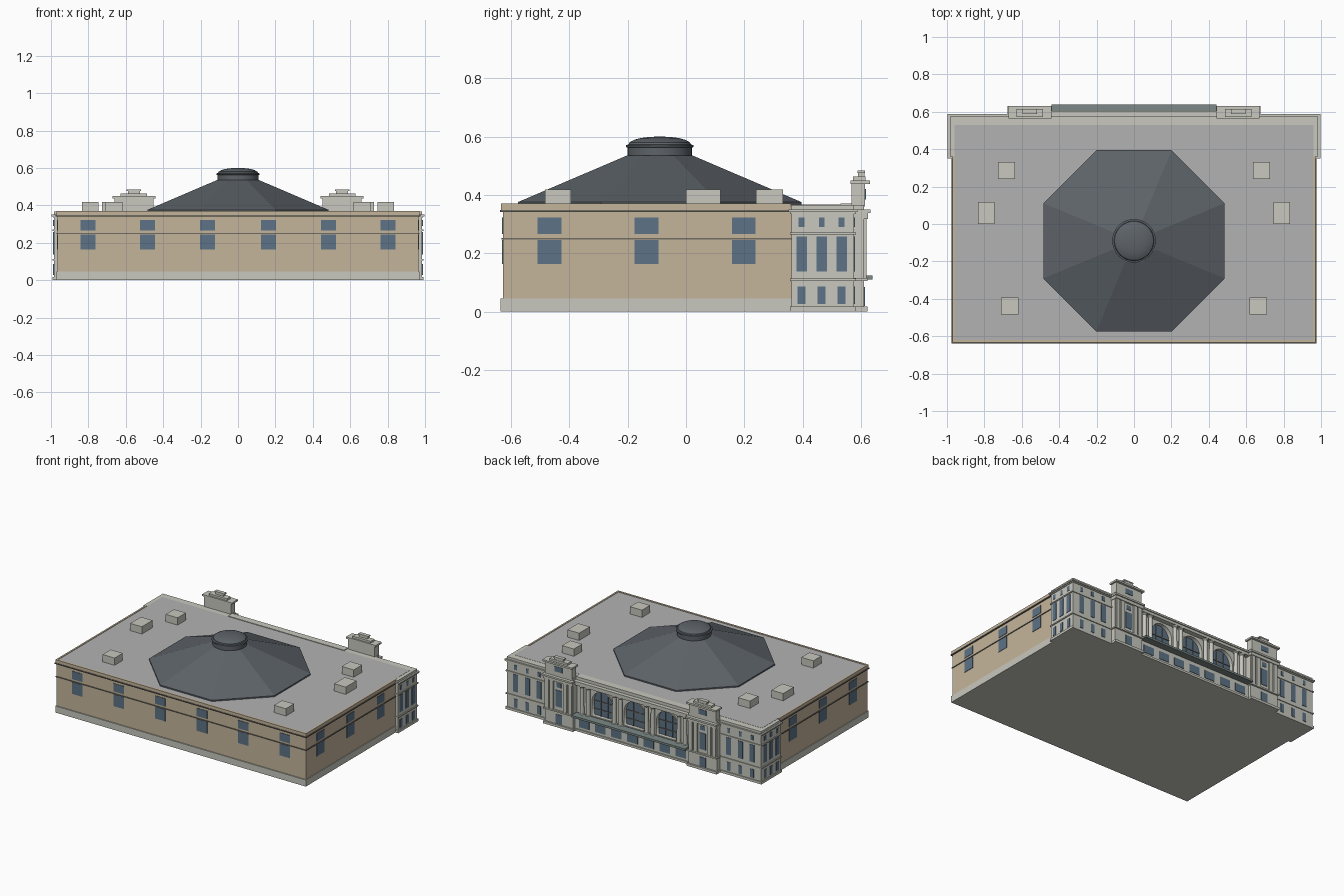
import bpy, bmesh
from math import pi, sin, cos
from mathutils import Matrix

if "Cube" in bpy.data.objects:
    bpy.data.objects.remove(bpy.data.objects["Cube"])


def material(name, *rgb):
    m = bpy.data.materials.new(name)
    m.diffuse_color = (*rgb, 1)
    m.use_nodes = True
    m.node_tree.nodes["Principled BSDF"].inputs["Base Color"].default_value = m.diffuse_color
    return m


TAN = material("tan_wall", 0.56, 0.46, 0.33)
STONE = material("pale_stone", 0.58, 0.58, 0.52)
ROOF = material("roof_grey", 0.45, 0.45, 0.45)
SLATE = material("dark_slate", 0.11, 0.125, 0.14)
GLASS = material("window_glass", 0.11, 0.17, 0.24)
TEAL = material("canopy_green", 0.2, 0.25, 0.24)
TRIM = material("dark_trim", 0.16, 0.15, 0.13)


def finish(name, bm, mat):
    bmesh.ops.recalc_face_normals(bm, faces=bm.faces)
    me = bpy.data.meshes.new(name)
    bm.to_mesh(me)
    bm.free()
    me.materials.append(mat)
    ob = bpy.data.objects.new(name, me)
    bpy.context.collection.objects.link(ob)
    return ob


def boxes(name, mat, items, mirror=False):
    """Axis-aligned boxes (x0, x1, y0, y1, z0, z1), optionally mirrored in x."""
    bm = bmesh.new()
    items = list(items)
    if mirror:
        items += [(-b, -a, *r) for a, b, *r in items]
    for x0, x1, y0, y1, z0, z1 in items:
        mid = Matrix.Translation(((x0 + x1) / 2, (y0 + y1) / 2, (z0 + z1) / 2))
        bmesh.ops.create_cube(bm, size=1, matrix=mid @ Matrix.Diagonal((x1 - x0, y1 - y0, z1 - z0, 1)))
    return finish(name, bm, mat)


def lathe(name, mat, profile, n, centre, turn=0.0, smooth=True):
    """Solid of revolution from (radius, z) points, closed at both ends."""
    bm = bmesh.new()
    rings = [[bm.verts.new((centre[0] + r * cos(2 * pi * i / n + turn),
                            centre[1] + r * sin(2 * pi * i / n + turn), z)) for i in range(n)]
             for r, z in profile]
    for a, b in zip(rings, rings[1:]):
        for i in range(n):
            bm.faces.new((a[i], a[(i + 1) % n], b[(i + 1) % n], b[i]))
    bm.faces.new(rings[0])
    bm.faces.new(rings[-1])
    ob = finish(name, bm, mat)
    if smooth:
        bpy.ops.object.select_all(action='DESELECT')
        ob.select_set(True)
        bpy.context.view_layer.objects.active = ob
        bpy.ops.object.shade_smooth_by_angle(angle=0.6)
    return ob


def arch(cx, hw, z0, spring, n=16):
    return [(cx - hw, z0), (cx + hw, z0)] + [
        (cx + hw * cos(pi * i / n), spring + hw * sin(pi * i / n)) for i in range(n + 1)]


def panel(name, mat, outlines, y0, y1):
    """Flat x-z panel; overlapping inner outlines become holes."""
    cu = bpy.data.curves.new(name, 'CURVE')
    cu.dimensions, cu.fill_mode, cu.extrude = '2D', 'BOTH', (y1 - y0) / 2
    for pts in outlines:
        sp = cu.splines.new('POLY')
        sp.points.add(len(pts) - 1)
        for p, (x, z) in zip(sp.points, pts):
            p.co = (x, z, 0, 1)
        sp.use_cyclic_u = True
    tmp = bpy.data.objects.new(name + "_curve", cu)
    bpy.context.collection.objects.link(tmp)
    bpy.context.view_layer.update()
    me = bpy.data.meshes.new_from_object(tmp.evaluated_get(bpy.context.evaluated_depsgraph_get()))
    bpy.data.objects.remove(tmp)
    me.transform(Matrix.Translation((0, (y0 + y1) / 2, 0)) @ Matrix.Rotation(pi / 2, 4, 'X'))
    me.materials.clear()
    me.materials.append(mat)
    bpy.context.collection.objects.link(bpy.data.objects.new(name, me))


# Main hall: tan body, stone base, bands, parapet rim and roof
boxes("main_body", TAN, [(-.965, .965, -.628, .53, .04, .36)])
boxes("base_course", STONE, [(-.97, .97, -.635, .53, 0, .046)])
boxes("wall_band", TRIM, [(-.97, .97, -.633, .4, .247, .253)])
boxes("main_cornice", TRIM, [(-.975, .975, -.638, .4, .341, .348)])
boxes("parapet", TAN, [(-.97, .97, -.634, -.62, .348, .37),
                       (-.97, -.958, -.62, .36, .348, .37), (.958, .97, -.62, .36, .348, .37)])
boxes("roof_deck", ROOF, [(-.96, .96, -.622, .53, .35, .367)])
rows = [(.266, .322), (.163, .245)]
boxes("front_windows", GLASS, [(x - .04, x + .04, -.631, -.62, a, b)
                               for x in (.162, .483, .803) for a, b in rows], True)
boxes("side_windows", GLASS, [(.96, .968, y - .041, y + .041, a, b)
                              for y in (-.468, -.135, .198) for a, b in rows], True)

# Rooftop boxes
boxes("roof_vents", STONE, [(.636, .728, .24, .332, .36, .418), (.745, .835, 0, .118, .36, .418),
                            (.617, .71, -.484, -.394, .36, .418)], True)

# Eight-sided roof and its round lantern
k = 1 / cos(pi / 8)
lathe("octagon_roof", SLATE, [(.485 * k, .366), (.485 * k, .376), (.113 * k, .535)], 8, (0, -.09), pi / 8, False)
lathe("lantern", SLATE, [(.11, .52), (.11, .562), (.116, .564), (.116, .571), (.107, .573), (.104, .58),
                         (.088, .589), (.065, .595), (.035, .599), (.005, .6)], 48, (0, -.09))

# Corner wings wrapping the rear ends of the building
L = [(.955, .985, .362, .576), (.64, .985, .53, .576)]
boxes("wing_walls", STONE, [(*p, 0, .366) for p in L], True)


def ledge(d, z0, z1):
    return [(.955, .985 + d, .362 - d, .576 + d, z0, z1), (.64, .985 + d, .53, .576 + d, z0, z1)]


boxes("wing_ledges", STONE, ledge(.006, 0, .017) + ledge(.006, .105, .113) + ledge(.006, .264, .272), True)
boxes("wing_cornice", STONE, ledge(.005, .334, .341) + ledge(.011, .341, .35), True)
levels = [(.0135, .027, .086), (.018, .137, .257), (.01, .29, .322)]
boxes("wing_side_windows", GLASS, [(.98, .988, y - w, y + w, a, b)
                                   for y in (.396, .465, .533) for w, a, b in levels], True)
boxes("wing_rear_windows", GLASS, [(x - w, x + w, .57, .579, a, b)
                                   for x in (.735, .825, .915) for w, a, b in levels], True)

# Rear pavilions: block, ledges, paired pilasters, windows
P = .557
boxes("pavilion_blocks", STONE, [(.447, .667, .53, .61, 0, .366)], True)
boxes("pavilion_ledges", STONE, [(.441, .673, .53, .622, 0, .017), (.441, .673, .53, .622, .105, .115),
                                 (.443, .671, .53, .624, .318, .338), (.438, .676, .53, .632, .338, .35)], True)
boxes("pavilion_pilasters", STONE, [(P + s - .014, P + s + .014, .6, .619, .115, .32)
                                    for s in (-.09, -.052, .052, .09)], True)
boxes("pavilion_windows", GLASS, [(P - .025, P + .025, .6, .613, .14, .255),
                                  (P - .018, P + .018, .6, .613, .275, .305),
                                  (P - .025, P + .025, .6, .613, .02, .085)], True)
# Pavilion attics with stepped crest
boxes("pavilion_attics", STONE, [(.453, .661, .568, .614, .36, .438), (.442, .672, .563, .63, .438, .45),
                                 (P - .07, P + .07, .572, .615, .45, .464),
                                 (P - .032, P + .032, .59, .612, .464, .476),
                                 (P - .038, P + .038, .588, .614, .476, .484)], True)
boxes("attic_panels", GLASS, [(P - .03, P + .03, .61, .617, .385, .42)], True)

# Rear centre: arched wall, glazing, columns and entablature
AX = (-.25, 0, .25)
panel("arcade_wall", STONE, [[(-.45, .1), (.45, .1), (.45, .33), (-.45, .33)]] +
      [arch(x, .08, .125, .225) for x in AX], .54, .565)
boxes("arch_glass", GLASS, [(-.44, .44, .53, .543, .11, .325)])
boxes("arch_mullions", TRIM, [(x + s - .0025, x + s + .0025, .54, .548, .125, .29) for x in AX for s in (-.027, .027)] +
      [(x - .08, x + .08, .54, .548, z, z + .005) for x in AX for z in (.165, .222)])
for x in AX:
    panel("arch_surround", STONE, [arch(x, .088, .118, .225), arch(x, .08, .11, .225)][:1] +
          [arch(x, .08, .125, .225)], .56, .57)
for x in (.125, .375):
    for s in (-.024, .024):
        for m in (-1, 1):
            lathe("column", STONE, [(.019, .112), (.019, .124), (.0145, .128), (.013, .308),
                                    (.018, .314), (.018, .322)], 16, (m * (x + s), .58))
boxes("entablature", STONE, [(-.45, .45, .53, .598, .32, .338), (-.45, .45, .53, .605, .338, .35),
                             (-.45, .45, .53, .578, .35, .371)])
# Ground floor below the arcade, with entrance canopy
boxes("ground_floor", STONE, [(-.45, .45, .53, .59, 0, .112), (-.45, .45, .53, .598, 0, .015)])
boxes("ground_windows", GLASS, [(x - .04, x + .04, .58, .593, .03, .085) for x in (-.375, -.25, -.125, 0, .125, .25, .375)])
boxes("canopy", TEAL, [(-.44, .44, .58, .64, .11, .124)])
